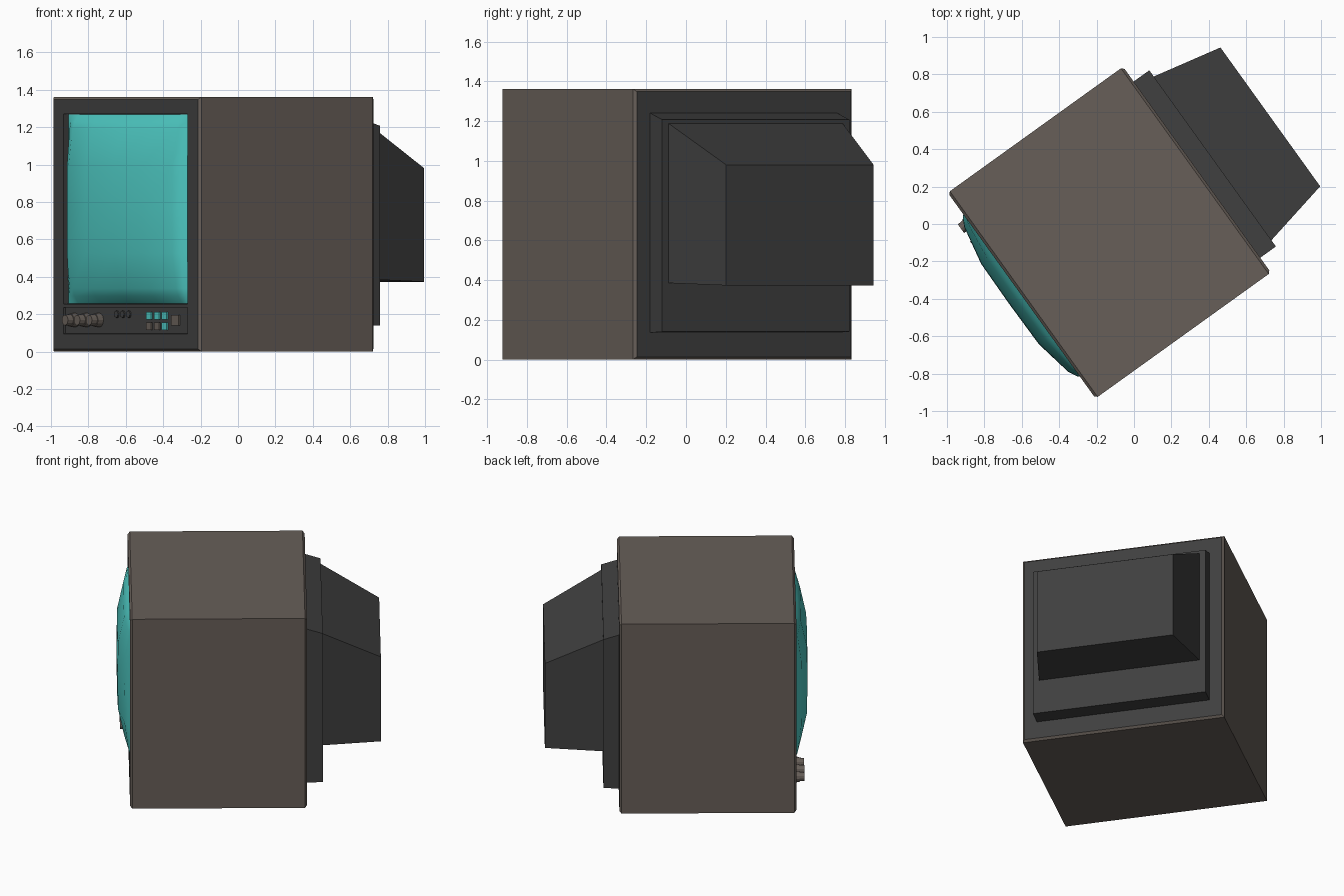
import bpy, bmesh, math
from mathutils import Matrix, Vector

if "Cube" in bpy.data.objects:
    bpy.data.objects.remove(bpy.data.objects["Cube"])

# The whole set is modelled square-on (front = -y), then turned as one
PLACE = Matrix.Translation((-0.132, -0.046, 0)) @ Matrix.Rotation(math.radians(-54.3), 4, 'Z')


def material(name, rgb):
    m = bpy.data.materials.new(name)
    m.diffuse_color = (*rgb, 1)
    m.use_nodes = True
    m.node_tree.nodes["Principled BSDF"].inputs["Base Color"].default_value = m.diffuse_color
    return m


BROWN = material("warm_brown", (0.135, 0.113, 0.098))
DARK = material("charcoal", (0.05, 0.05, 0.05))
TEAL = material("teal", (0.075, 0.58, 0.54))


def finish(name, bm, *mats, smooth=None):
    bmesh.ops.recalc_face_normals(bm, faces=bm.faces) if smooth is None else None
    me = bpy.data.meshes.new(name)
    bm.to_mesh(me)
    bm.free()
    for m in mats:
        me.materials.append(m)
    if smooth:
        me.polygons.foreach_set("use_smooth", [True] * len(me.polygons))
    ob = bpy.data.objects.new(name, me)
    bpy.context.collection.objects.link(ob)
    ob.matrix_world = PLACE
    return ob


def add_frustum(bm, front, back):
    """Solid between two upright rectangles (half_width, z0, z1, y)."""
    rings = [[bm.verts.new((x, y, z)) for x, z in ((-w, a), (w, a), (w, b), (-w, b))]
             for w, a, b, y in (front, back)]
    for r in rings:
        bm.faces.new(r)
    for i in range(4):
        j = (i + 1) % 4
        bm.faces.new((rings[0][i], rings[0][j], rings[1][j], rings[1][i]))


def add_grid(bm, xs, zs, depth):
    """Front-facing sheet on the given grid lines."""
    v = [[bm.verts.new((x, depth(i, j), z)) for i, x in enumerate(xs)] for j, z in enumerate(zs)]
    return {(i, j): bm.faces.new((v[j][i], v[j][i + 1], v[j + 1][i + 1], v[j + 1][i]))
            for i in range(len(xs) - 1) for j in range(len(zs) - 1)}


W, D, H, BEV = 0.677, 0.577, 1.362, 0.014

# Brown cabinet with chamfered rims, open at the front, dark at the back
bm = bmesh.new()
add_frustum(bm, (W, 0, H, -D), (W, 0, H, D))
bmesh.ops.recalc_face_normals(bm, faces=bm.faces)
rim = [e for e in bm.edges if abs(e.verts[0].co.y - e.verts[1].co.y) < 1e-4]
bmesh.ops.bevel(bm, geom=rim, offset=BEV, segments=1, affect='EDGES')
bm.normal_update()
for f in list(bm.faces):
    if f.normal.y < -0.95:
        bm.faces.remove(f)
    elif f.normal.y > 0.95:
        f.material_index = 1
finish("cabinet", bm, BROWN, DARK)

# Front bezel with recesses for the screen and the control panel
bm = bmesh.new()
cells = add_grid(bm, (-W + BEV, -0.57, 0.567, W - BEV),
                 (BEV, 0.095, 0.235, 0.255, 1.27, H - BEV), lambda i, j: -D)
bm.normal_update()
for key, deep in (((1, 3), 0.032), ((1, 1), 0.014)):
    bmesh.ops.inset_individual(bm, faces=[cells[key]], thickness=0.001, depth=-deep)
finish("front_bezel", bm, DARK, smooth=False)

# Bulging picture tube
bm = bmesh.new()
half = ((0.467, 1.0), (0.84, 0.62), (0.92, 0.41), (1.0, 0.0))
prof = [(-s, h) for s, h in reversed(half)] + [(0, 1.03)] + list(half)
add_grid(bm, [0.566 * s for s, h in prof], [0.7625 + 0.506 * s for s, h in prof],
         lambda i, j: -0.546 - 0.105 * prof[i][1] * prof[j][1])
finish("screen", bm, TEAL, smooth=True)

# Rear step and tapered tube housing
bm = bmesh.new()
add_frustum(bm, (0.58, 0.135, 1.243, D - 0.01), (0.58, 0.14, 1.207, 0.68))
finish("rear_step", bm, DARK)
bm = bmesh.new()
add_frustum(bm, (0.54, 0.385, 1.19, 0.675), (0.457, 0.373, 0.98, 1.06))
finish("tube_housing", bm, DARK)

PANEL = -D + 0.014


def add_disc(bm, x, z, r1, r2, y0, y1, sides):
    """Cylinder pointing to the front, from y0 out to y1."""
    m = Matrix.Translation((x, (y0 + y1) / 2, z)) @ Matrix.Rotation(math.pi / 2, 4, 'X')
    bmesh.ops.create_cone(bm, cap_ends=True, segments=sides, radius1=r1, radius2=r2,
                          depth=y0 - y1, matrix=m)


# Three stepped knobs
for n, x in enumerate((-0.48, -0.37, -0.26)):
    bm = bmesh.new()
    add_disc(bm, x, 0.168, 0.038, 0.036, PANEL, -0.598, 12)
    add_disc(bm, x, 0.168, 0.031, 0.028, -0.598, -0.632, 12)
    finish(f"knob_{n + 1}", bm, BROWN)

# Three small sockets
for n, x in enumerate((-0.098, -0.043, 0.012)):
    bm = bmesh.new()
    add_disc(bm, x, 0.2, 0.02, 0.018, PANEL, PANEL - 0.008, 10)
    finish(f"socket_{n + 1}", bm, DARK)


def button(name, x, z, w, h, mat):
    bm = bmesh.new()
    add_frustum(bm, (w / 2, z - h / 2, z + h / 2, PANEL + 0.002), (w / 2, z - h / 2, z + h / 2, PANEL - 0.01))
    bmesh.ops.translate(bm, verts=bm.verts, vec=Vector((x, 0, 0)))
    finish(name, bm, mat)


# Push buttons and the power switch
for n, x in enumerate((0.204, 0.278, 0.345)):
    button(f"upper_button_{n + 1}", x, 0.192, 0.045, 0.04, TEAL)
    button(f"lower_button_{n + 1}", x, 0.135, 0.045, 0.04, TEAL if n == 2 else BROWN)
button("power_switch", 0.443, 0.168, 0.07, 0.055, BROWN)
